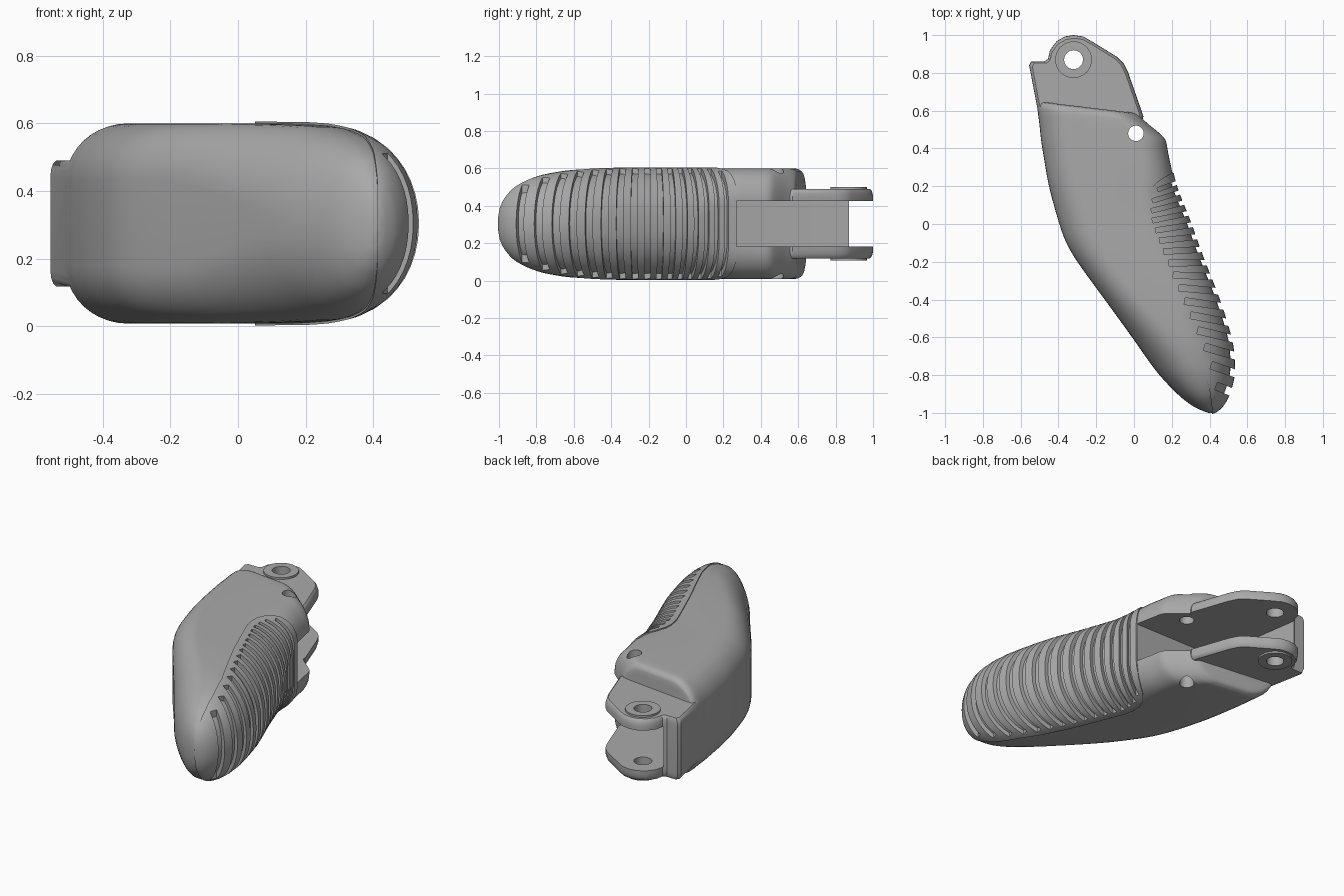
import bpy, bmesh, math

if "Cube" in bpy.data.objects:
    bpy.data.objects.remove(bpy.data.objects["Cube"])

ZC = 0.304  # mid height of the whole part

# Plan stations of the handle: y, left x, right x, half height
STATIONS = [
    (-1.0, .395, .415, .03), (-.99, .365, .435, .085), (-.96, .305, .468, .145),
    (-.9, .23, .5, .205), (-.8, .135, .527, .252), (-.7, .06, .527, .275),
    (-.6, -.01, .512, .288), (-.4, -.155, .45, .295), (-.2, -.3, .372, .296),
    (-.1, -.358, .335, .296), (0, -.395, .3, .296), (.2, -.45, .222, .296),
    (.38, -.482, .18, .296), (.45, -.493, .165, .296), (.5, -.5, .125, .296),
    (.56, -.51, .06, .295), (.58, -.51, .04, .288), (.595, -.505, .025, .272),
    (.6, -.495, .015, .24)]

# Seam between body and grip: x, y
SEAM = [(.415, -1.1), (.412, -.97), (.4, -.88), (.375, -.77), (.325, -.62), (.27, -.5),
        (.18, -.3), (.1, -.1), (.062, 0), (.05, .06), (.052, .11), (.075, .17),
        (.12, .22), (.165, .25), (.2, .27)]

LUG = [(-.555, .84), (-.545, .86), (-.475, .86), (-.455, .875), (-.445, .92),
       (-.41, .968), (-.365, .993), (-.32, 1.0), (-.27, .993), (-.22, .965), (-.09, .885),
       (-.055, .85), (-.03, .8), (.05, .57), (.03, .5), (-.49, .5)]


def smooth(a, b, v):
    t = max(0, min(1, (v - a) / (b - a)))
    return t * t * (3 - 2 * t)


def sample_stations(steps=3):
    """Smooth interpolation through the stations."""
    s, out = STATIONS, []

    def slope(i, k):
        a, b = s[max(i - 1, 0)], s[min(i + 1, len(s) - 1)]
        return (b[k] - a[k]) / (b[0] - a[0])
    for i in range(len(s) - 1):
        d = s[i + 1][0] - s[i][0]
        for j in range(steps):
            t = j / steps
            h1, h2 = t**3 - 2 * t * t + t, t**3 - t * t
            e = t * t * (3 - 2 * t)
            out.append((s[i][0] + d * t,) + tuple(
                s[i][k] * (1 - e) + s[i + 1][k] * e + d * (h1 * slope(i, k) + h2 * slope(i + 1, k))
                for k in (1, 2, 3)))
    out.append(s[-1])
    return out


def make_object(name, bm):
    bmesh.ops.remove_doubles(bm, verts=bm.verts, dist=1e-5)
    bmesh.ops.recalc_face_normals(bm, faces=bm.faces)
    me = bpy.data.meshes.new(name)
    bm.to_mesh(me)
    bm.free()
    ob = bpy.data.objects.new(name, me)
    bpy.context.collection.objects.link(ob)
    return ob


def skin(name, rings):
    """Closed skin over a list of point rings."""
    bm = bmesh.new()
    loops = [[bm.verts.new(p) for p in r] for r in rings]
    n = len(loops[0])
    for a, b in zip(loops, loops[1:]):
        for i in range(n):
            bm.faces.new((a[i], a[(i + 1) % n], b[(i + 1) % n], b[i]))
    bm.faces.new(loops[0])
    bm.faces.new(loops[-1])
    return make_object(name, bm)


def handle(name, off=0.0, m=10):
    """Rounded handle volume, shrunk by off."""
    rings = []
    for y, xl, xr, h in sample_stations():
        k = min(1, h / .2)
        xl, xr, h = xl + off * k, xr - off * k, h - off * k
        w = xr - xl
        g, n = smooth(.32, .0, y), smooth(-.3, -.92, y)
        rl = min(.18 * (1 - n) + .5 * w * n, .49 * w)
        rr = min((.15 + .1 * g) * (1 - n) + .5 * w * n, .49 * w)
        zl = h * min(.98, .58 + .4 * n)
        zr = h * min(.98, .55 + .37 * g + .1 * n)
        skew = -.12 * smooth(.42, .6, y)
        ring = []
        for cx, rx, rz, sz, q in ((xr - rr, rr, zr, 1, 0), (xl + rl, rl, zl, 1, 1),
                                  (xl + rl, rl, zl, -1, 2), (xr - rr, rr, zr, -1, 3)):
            for j in range(m + 1):
                a = (q + j / m) * math.pi / 2
                x = cx + rx * math.cos(a)
                z = ZC + sz * (h - rz) + rz * math.sin(a)
                ring.append((x, y * (1 - off) + skew * (x + .1), z))
        rings.append(ring)
    return skin(name, rings)


def prism(name, outline, layers, c=(-.28, .72)):
    """Outline stacked at (z, scale) layers."""
    return skin(name, [[(c[0] + (x - c[0]) * s, c[1] + (y - c[1]) * s, z) for x, y in outline]
                       for z, s in layers])


def disc(x, y, r, n=32):
    return [(x + r * math.cos(2 * math.pi * i / n), y + r * math.sin(2 * math.pi * i / n))
            for i in range(n)]


def combine(target, tool, op, keep=False):
    mod = target.modifiers.new("combine", 'BOOLEAN')
    mod.operation, mod.object, mod.solver = op, tool, 'EXACT'
    bpy.context.view_layer.objects.active = target
    bpy.ops.object.modifier_apply(modifier=mod.name)
    if not keep:
        bpy.data.objects.remove(tool)


def seam_x(y):
    for (x0, y0), (x1, y1) in zip(SEAM, SEAM[1:]):
        if y0 <= y <= y1:
            return x0 + (x1 - x0) * (y - y0) / (y1 - y0)
    return SEAM[-1][0]


def right_x(y):
    for a, b in zip(STATIONS, STATIONS[1:]):
        if a[0] <= y <= b[0]:
            return a[2] + (b[2] - a[2]) * (y - a[0]) / (b[0] - a[0])
    return STATIONS[0][2]


THROUGH = [(-.2, 1), (.8, 1)]
grip_zone = prism("grip_zone", SEAM + [(.9, .27), (.9, -1.1)], THROUGH)
grip_zone.hide_render = True

# Body with hinge lugs and raised hub rings
body = handle("body")
combine(body, grip_zone, 'DIFFERENCE', keep=True)
lug = prism("lug", LUG, [(ZC - .186, .94), (ZC - .178, .97), (ZC - .16, .993), (ZC - .14, 1),
                         (ZC + .14, 1), (ZC + .16, .993), (ZC + .178, .97), (ZC + .186, .94)])
combine(body, lug, 'UNION')
hub = prism("hub", disc(-.32, .87, .097), [(ZC - .197, 1), (ZC + .197, 1)])
combine(body, hub, 'UNION')

# Hinge slot, pivot hole and pin hole
slot = prism("slot", [(.5, .266), (-.37, .266), (-.46, .85), (-.46, 1.2), (.5, 1.2)],
             [(ZC - .122, 1), (ZC + .122, 1)])
combine(body, slot, 'DIFFERENCE')
for x, y, r in ((-.32, .87, .05), (.01, .48, .041)):
    combine(body, prism("hole", disc(x, y, r), THROUGH), 'DIFFERENCE')

# Grip: inner core and ribbed cover
grip_core = handle("grip_core", .018)
combine(grip_core, grip_zone, 'INTERSECT', keep=True)
grip_cover = handle("grip_cover", -.006)
combine(grip_cover, grip_zone, 'INTERSECT')

# Grooves fan out along the grip
COUNT = 16
for i in range(COUNT):
    pitch = .05 + .05 * i / (COUNT - 1)
    y = .215 - .05 * i - (.05 / (COUNT - 1)) * i * (i - 1) / 2
    a = math.radians(20 - 42 * i / (COUNT - 1))
    dx, dy = math.cos(a), math.sin(a)
    px, py = right_x(y), y
    reach = 0
    while reach < .5 and px - dx * reach > seam_x(py - dy * reach) + .042:
        reach += .005
    hw = .21 * pitch
    quad = [(px + dx * s - dy * t, py + dy * s + dx * t)
            for s, t in ((-reach, -hw), (.15, -hw), (.15, hw), (-reach, hw))]
    combine(grip_cover, prism("groove", quad, THROUGH), 'DIFFERENCE')

# One plain grey for everything, smooth with sharp edges kept
grey = bpy.data.materials.new("plain_grey")
grey.diffuse_color = (.4, .4, .4, 1)
grey.use_nodes = True
grey.node_tree.nodes["Principled BSDF"].inputs["Base Color"].default_value = grey.diffuse_color
for ob in (body, grip_core, grip_cover):
    ob.data.materials.clear()
    ob.data.materials.append(grey)
    for f in ob.data.polygons:
        f.material_index = 0
    bpy.ops.object.select_all(action='DESELECT')
    ob.select_set(True)
    bpy.context.view_layer.objects.active = ob
    bpy.ops.object.shade_smooth_by_angle(angle=math.radians(30))
